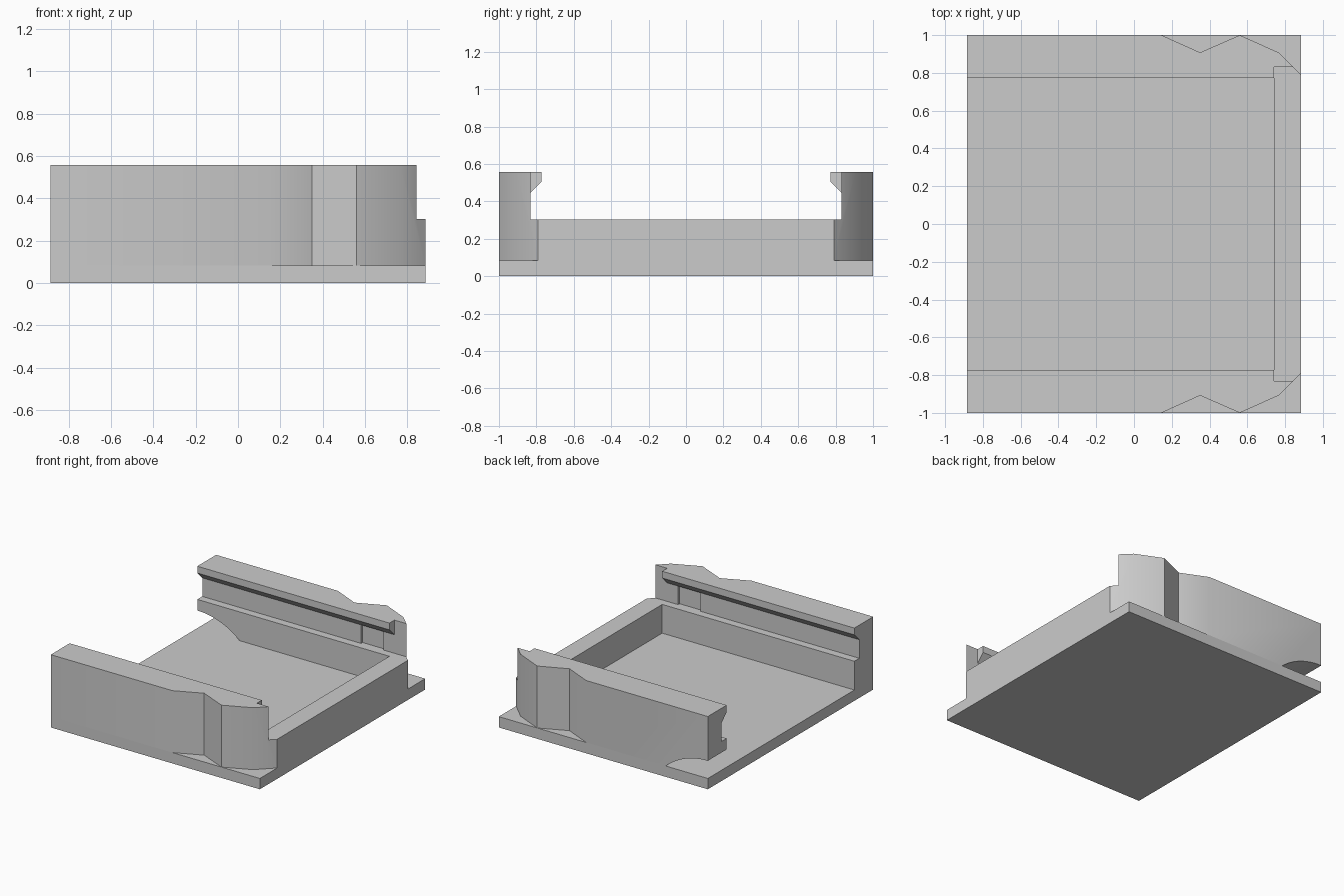
import bpy
import bmesh
from math import radians
from mathutils import Vector

if "Cube" in bpy.data.objects:
    bpy.data.objects.remove(bpy.data.objects["Cube"], do_unlink=True)

# Overall sizes
HX, HY = 0.885, 1.0          # half length and half width of the plate
FLOOR, LEDGE, TOP = 0.083, 0.303, 0.557
LIP_Y, WALL_Y = 0.772, 0.832  # inner faces of the lip and of the upper wall
END_X = 0.742                # inner face of the end wall

grey = bpy.data.materials.new("grey plastic")
grey.use_nodes = True
colour = (0.6, 0.6, 0.6, 1)
grey.diffuse_color = colour
grey.node_tree.nodes["Principled BSDF"].inputs["Base Color"].default_value = colour


def prism(name, points, offset):
    """Extrude a closed polygon of 3D points along an offset vector."""
    bm = bmesh.new()
    face = bm.faces.new([bm.verts.new(p) for p in points])
    moved = bmesh.ops.extrude_face_region(bm, geom=[face])["geom"]
    verts = [g for g in moved if isinstance(g, bmesh.types.BMVert)]
    bmesh.ops.translate(bm, verts=verts, vec=Vector(offset))
    bmesh.ops.recalc_face_normals(bm, faces=bm.faces)
    mesh = bpy.data.meshes.new(name)
    bm.to_mesh(mesh)
    bm.free()
    mesh.materials.append(grey)
    obj = bpy.data.objects.new(name, mesh)
    bpy.context.collection.objects.link(obj)
    return obj


def box(name, x0, x1, y0, y1, z0, z1):
    corners = [(x0, y0, z0), (x1, y0, z0), (x1, y1, z0), (x0, y1, z0)]
    return prism(name, corners, (0, 0, z1 - z0))


def carve(obj, cutters):
    """Subtract the cutters for good, then remove them."""
    for cutter in cutters:
        cutter.hide_render = True
        mod = obj.modifiers.new("cut", "BOOLEAN")
        mod.operation, mod.solver, mod.object = "DIFFERENCE", "EXACT", cutter
    graph = bpy.context.evaluated_depsgraph_get()
    result = bpy.data.meshes.new_from_object(obj.evaluated_get(graph))
    obj.modifiers.clear()
    obj.data = result
    for cutter in cutters:
        bpy.data.objects.remove(cutter, do_unlink=True)


def side_wall(name, side, scooped):
    # Ledge, undercut and overhanging lip as one cross-section
    section = [(HY, FLOOR), (HY, TOP), (LIP_Y, TOP), (LIP_Y, 0.505),
               (WALL_Y, 0.445), (WALL_Y, LEDGE), (LIP_Y, LEDGE), (LIP_Y, FLOOR)]
    wall = prism(name, [(-HX, side * y, z) for y, z in section], (2 * HX, 0, 0))

    # Grip notch and tapered corner on the outside
    outline = [(0.145, HY), (0.35, 0.908), (0.56, HY), (0.765, 0.908),
               (HX, 0.79), (HX + 0.1, 0.69), (HX + 0.1, 1.1), (0.145, 1.1)]
    cutters = [
        prism("grip_cutter", [(x, side * y, 0) for x, y in outline], (0, 0, 1)),
        box("lip_end_cutter", END_X, 1, side * 0.6, side * WALL_Y, LEDGE, 1),
        box("latch_recess_cutter", 0.46, 0.65, side * 0.8, side * 0.85, LEDGE, 0.445),
    ]
    # Rounded opening under the open end
    if scooped:
        bpy.ops.mesh.primitive_cylinder_add(
            vertices=96, radius=0.54, depth=1,
            location=(-HX, side * HY, -0.322), rotation=(radians(90), 0, 0))
        cutters.append(bpy.context.object)
    carve(wall, cutters)
    return wall


# Tray parts
base = box("base_plate", -HX, HX, -HY, HY, 0, FLOOR)
end = box("end_wall", END_X, HX, -LIP_Y, LIP_Y, FLOOR, LEDGE)
walls = [side_wall("right_side_wall", -1, False),
         side_wall("left_side_wall", 1, True)]

# Soft shading on the shallow bends only
bpy.ops.object.select_all(action="DESELECT")
for wall in walls:
    wall.select_set(True)
bpy.context.view_layer.objects.active = walls[0]
bpy.ops.object.shade_smooth_by_angle(angle=radians(30))
